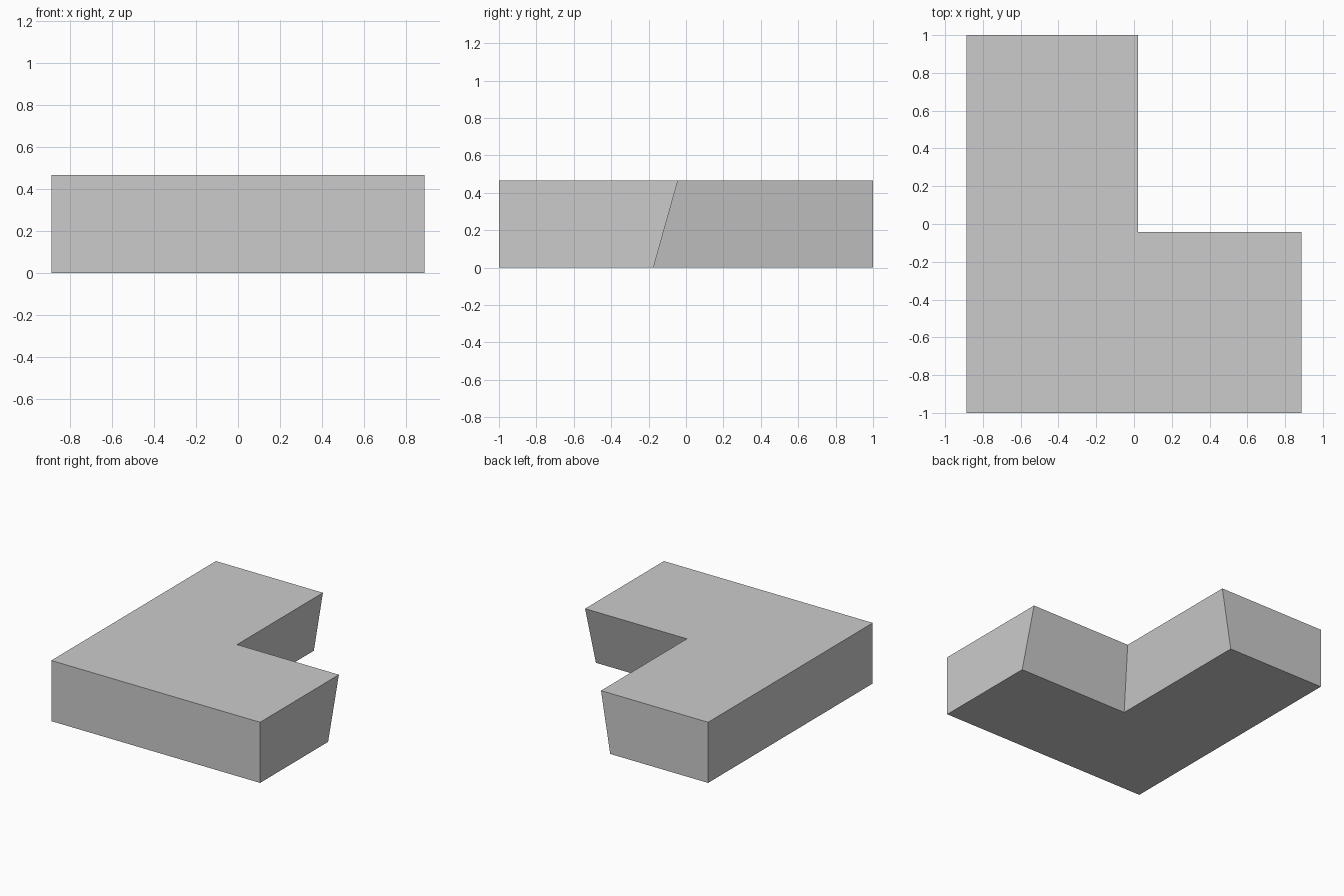
import bpy
import bmesh

if "Cube" in bpy.data.objects:
    bpy.data.objects.remove(bpy.data.objects["Cube"])

HEIGHT = 0.466
W = 0.888


def l_outline(corner_x, corner_y):
    return [(-W, -1), (W, -1), (W, corner_y), (corner_x, corner_y),
            (corner_x, 1), (-W, 1)]


# L-shaped block, with the two notch walls leaning inward toward the base
bm = bmesh.new()
bottom = [bm.verts.new((x, y, 0)) for x, y in l_outline(-0.055, -0.174)]
top = [bm.verts.new((x, y, HEIGHT)) for x, y in l_outline(0.022, -0.043)]
bm.faces.new(bottom[::-1])
bm.faces.new(top)
for i in range(6):
    j = (i + 1) % 6
    bm.faces.new((bottom[i], bottom[j], top[j], top[i]))
bmesh.ops.recalc_face_normals(bm, faces=bm.faces)

mesh = bpy.data.meshes.new("l_shaped_block")
bm.to_mesh(mesh)
bm.free()
bpy.context.collection.objects.link(bpy.data.objects.new("l_shaped_block", mesh))
